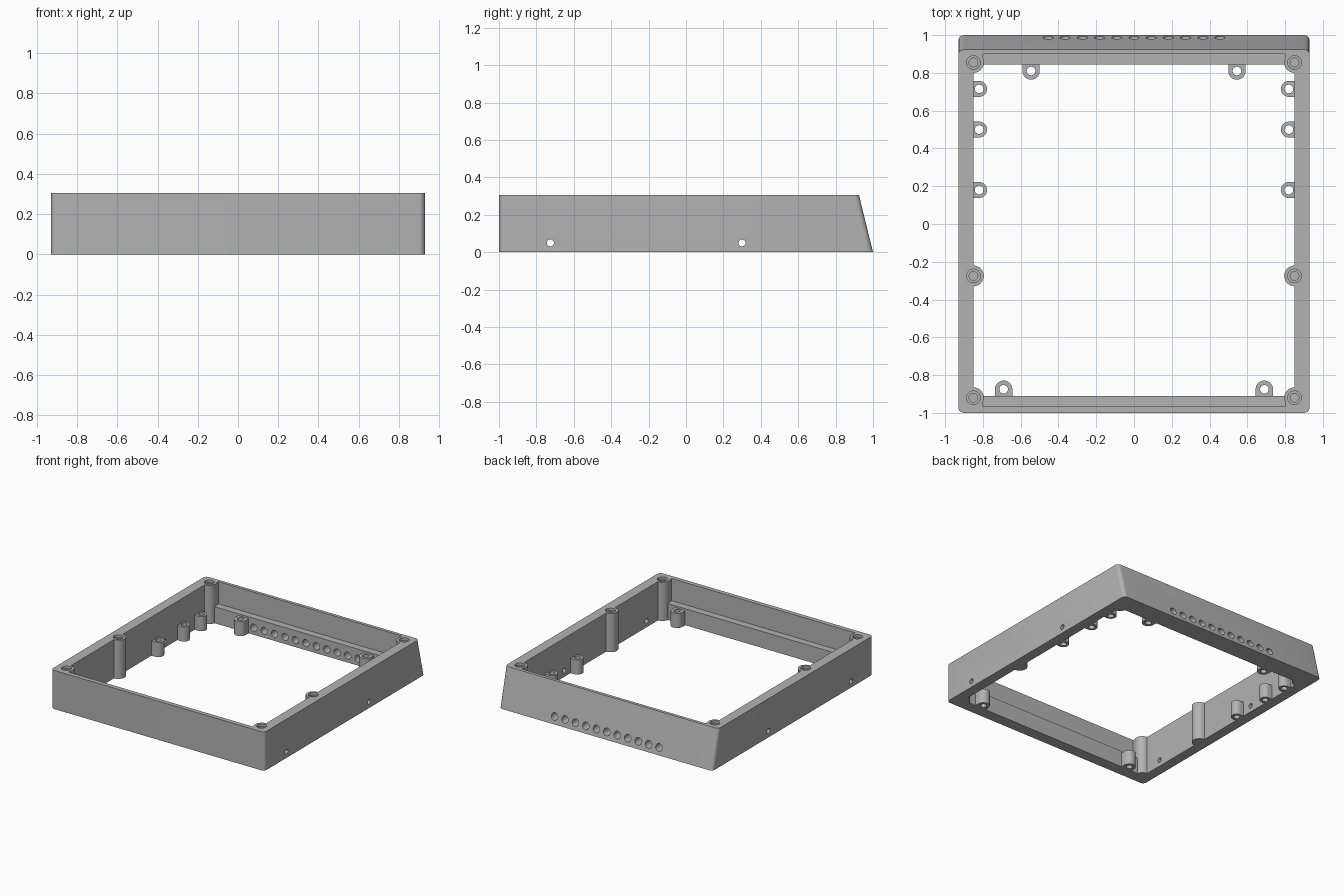
import bpy, bmesh, math

cube = bpy.data.objects.get("Cube")
if cube:
    bpy.data.objects.remove(cube, do_unlink=True)

H = 0.305          # frame height
LEDGE = 0.13       # ledge height on the front and back walls
MOUNT = 0.115      # height of the low mounts

grey = bpy.data.materials.new("plain grey")
grey.use_nodes = True
grey.diffuse_color = (0.45, 0.45, 0.45, 1)
grey.node_tree.nodes["Principled BSDF"].inputs["Base Color"].default_value = grey.diffuse_color


def loft(name, bottom, top, z0, z1):
    """Solid between two outlines with the same number of points."""
    bm = bmesh.new()
    a = [bm.verts.new((x, y, z0)) for x, y in bottom]
    b = [bm.verts.new((x, y, z1)) for x, y in top]
    bm.faces.new(a[::-1])
    bm.faces.new(b)
    for i in range(len(a)):
        j = (i + 1) % len(a)
        bm.faces.new((a[i], a[j], b[j], b[i]))
    bmesh.ops.recalc_face_normals(bm, faces=bm.faces)
    mesh = bpy.data.meshes.new(name)
    bm.to_mesh(mesh)
    bm.free()
    mesh.materials.append(grey)
    ob = bpy.data.objects.new(name, mesh)
    bpy.context.collection.objects.link(ob)
    return ob


def arc(cx, cy, r, start, end, steps):
    return [(cx + r * math.cos(math.radians(start + (end - start) * i / steps)),
             cy + r * math.sin(math.radians(start + (end - start) * i / steps)))
            for i in range(steps + 1)]


def rounded(x, y0, y1, r):
    pts = []
    for k, (cx, cy) in enumerate(((x - r, y1 - r), (r - x, y1 - r), (r - x, y0 + r), (x - r, y0 + r))):
        pts += arc(cx, cy, r, 90 * k, 90 * k + 90, 6)
    return pts


def prism(name, pts, z0, z1):
    return loft(name, pts, pts, z0, z1)


def cylinder(name, x, y, r, z0, z1, sides=32):
    return prism(name, arc(x, y, r, 0, 360, sides)[:-1], z0, z1)


def box(name, x0, x1, y0, y1, z0, z1):
    return prism(name, [(x0, y0), (x1, y0), (x1, y1), (x0, y1)], z0, z1)


def combine(target, tool, operation):
    tool.hide_render = True
    mod = target.modifiers.new("combine", "BOOLEAN")
    mod.operation, mod.solver, mod.object = operation, "EXACT", tool
    bpy.ops.object.select_all(action="DESELECT")
    bpy.context.view_layer.objects.active = target
    target.select_set(True)
    bpy.ops.object.modifier_apply(modifier=mod.name)
    bpy.data.objects.remove(tool, do_unlink=True)


def cut(tool):
    combine(frame, tool, "DIFFERENCE")


def add(tool):
    combine(frame, tool, "UNION")


# Outer shell with a sloping back
frame = loft("frame", rounded(0.93, -1, 1, 0.03), rounded(0.93, -1, 0.925, 0.03), 0, H)

# Opening, and the thinner upper front and back walls that leave ledges
cut(box("opening_cutter", -0.85, 0.85, -0.91, 0.845, -0.1, 0.5))
cut(box("ledge_cutter", -0.8, 0.8, -0.965, 0.9, LEDGE, 0.5))

# Full-height screw posts
posts = [(s * 0.85, y) for s in (-1, 1) for y in (-0.92, -0.275, 0.855)]
for x, y in posts:
    add(cylinder("screw_post", x, y, 0.055, 0, H))

# Low D-shaped mounts: centre, radius, direction pointing away from the wall
mounts = [(s * 0.82, y, 0.042, 90 + s * 90) for s in (-1, 1) for y in (0.18, 0.5, 0.715)]
mounts += [(s * 0.545, 0.81, 0.046, 270) for s in (-1, 1)]
mounts += [(s * 0.69, -0.875, 0.046, 90) for s in (-1, 1)]
for x, y, r, facing in mounts:
    pts = arc(x, y, r, facing - 90, facing + 90, 16)
    dx, dy = (-0.05 * math.cos(math.radians(facing)), -0.05 * math.sin(math.radians(facing)))
    pts += [(pts[-1][0] + dx, pts[-1][1] + dy), (pts[0][0] + dx, pts[0][1] + dy)]
    add(prism("mount", pts, 0, MOUNT))

# Screw holes: blind counterbores in the posts, through holes in the mounts
for x, y in posts:
    cut(cylinder("counterbore_cutter", x, y, 0.036, H - 0.02, 0.5))
    cut(cylinder("post_hole_cutter", x, y, 0.023, H - 0.15, 0.5))
for x, y, r, facing in mounts:
    cut(cylinder("mount_hole_cutter", x, y, 0.023, -0.1, 0.4, 24))


def turned(ob, axis, location):
    ob.rotation_euler[axis] = math.pi / 2
    ob.location = location
    bpy.context.view_layer.update()
    return ob


# Row of vents through the back wall
for i in range(11):
    vent = cylinder("vent_cutter", 0, 0, 0.028, -0.15, 0.15, 24)
    cut(turned(vent, 0, ((i - 5) * 0.091, 0.93, 0.055)))

# Small holes through both side walls
for s in (-1, 1):
    for y in (-0.725, 0.3):
        hole = cylinder("side_hole_cutter", 0, 0, 0.019, -0.07, 0.07, 24)
        cut(turned(hole, 1, (s * 0.89, y, 0.05)))

bpy.ops.object.select_all(action="DESELECT")
frame.select_set(True)
bpy.context.view_layer.objects.active = frame
bpy.ops.object.shade_smooth_by_angle(angle=math.radians(30))
